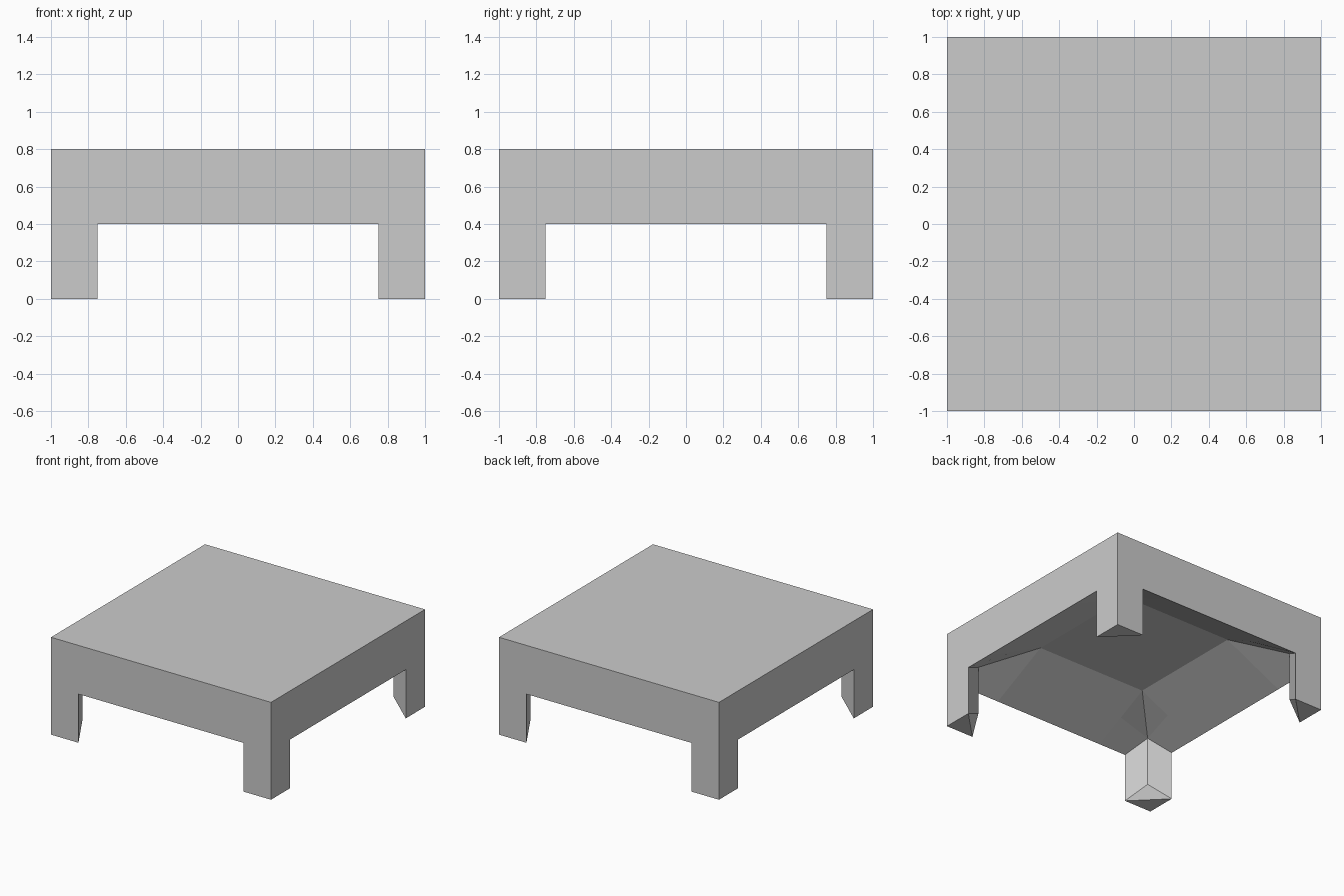
import bpy, bmesh, math

if "Cube" in bpy.data.objects:
    bpy.data.objects.remove(bpy.data.objects["Cube"])

H, RIM, CEIL = 0.8, 0.4, 0.645       # top, lower edge of the rim, recessed underside
LEG = 0.75                           # leg starts here on each side
mid = (0.75, 0.5, 0.522)             # middle of the sloped underside
inner_top = (0.832, 0.832, 0.5)      # inner leg corner
inner_low = (0.832, 0.832, 0.1)
foot_mid = (0.875, 0.875, 0)
rim_leg, foot_leg = (1, LEG, RIM), (1, LEG, 0)
rim_half, ceil_corner = (1, 0.5, RIM), (0.5, 0.5, CEIL)

# One eighth of the block, repeated by swapping and mirroring
eighth = [
    [(0, 0, H), (1, 0, H), (1, 1, H)],                                        # top
    [(1, 0, RIM), rim_half, rim_leg, foot_leg, (1, 1, 0), (1, 1, H), (1, 0, H)],  # side
    [(0, 0, CEIL), (0.5, 0, CEIL), ceil_corner],                              # underside
    [(0.5, 0, CEIL), ceil_corner, mid, rim_half, (1, 0, RIM)],                # slope
    [ceil_corner, mid, inner_top],                                            # corner
    [mid, rim_half, rim_leg, inner_top],
    [rim_leg, inner_top, inner_low, foot_leg],                                # inner leg
    [(1, 1, 0), foot_leg, foot_mid],                                          # foot
    [foot_leg, foot_mid, inner_low],
]

bm = bmesh.new()
for sx in (1, -1):
    for sy in (1, -1):
        for swap in (False, True):
            for face in eighth:
                pts = [(y, x, z) if swap else (x, y, z) for x, y, z in face]
                bm.faces.new([bm.verts.new((sx * x, sy * y, z)) for x, y, z in pts])

# Weld the pieces and merge coplanar faces
bmesh.ops.remove_doubles(bm, verts=bm.verts[:], dist=0.0005)
bmesh.ops.dissolve_limit(bm, angle_limit=math.radians(0.5), verts=bm.verts[:], edges=bm.edges[:])
bmesh.ops.recalc_face_normals(bm, faces=bm.faces[:])

mesh = bpy.data.meshes.new("footed_block")
bm.to_mesh(mesh)
bm.free()
bpy.context.collection.objects.link(bpy.data.objects.new("footed_block", mesh))
